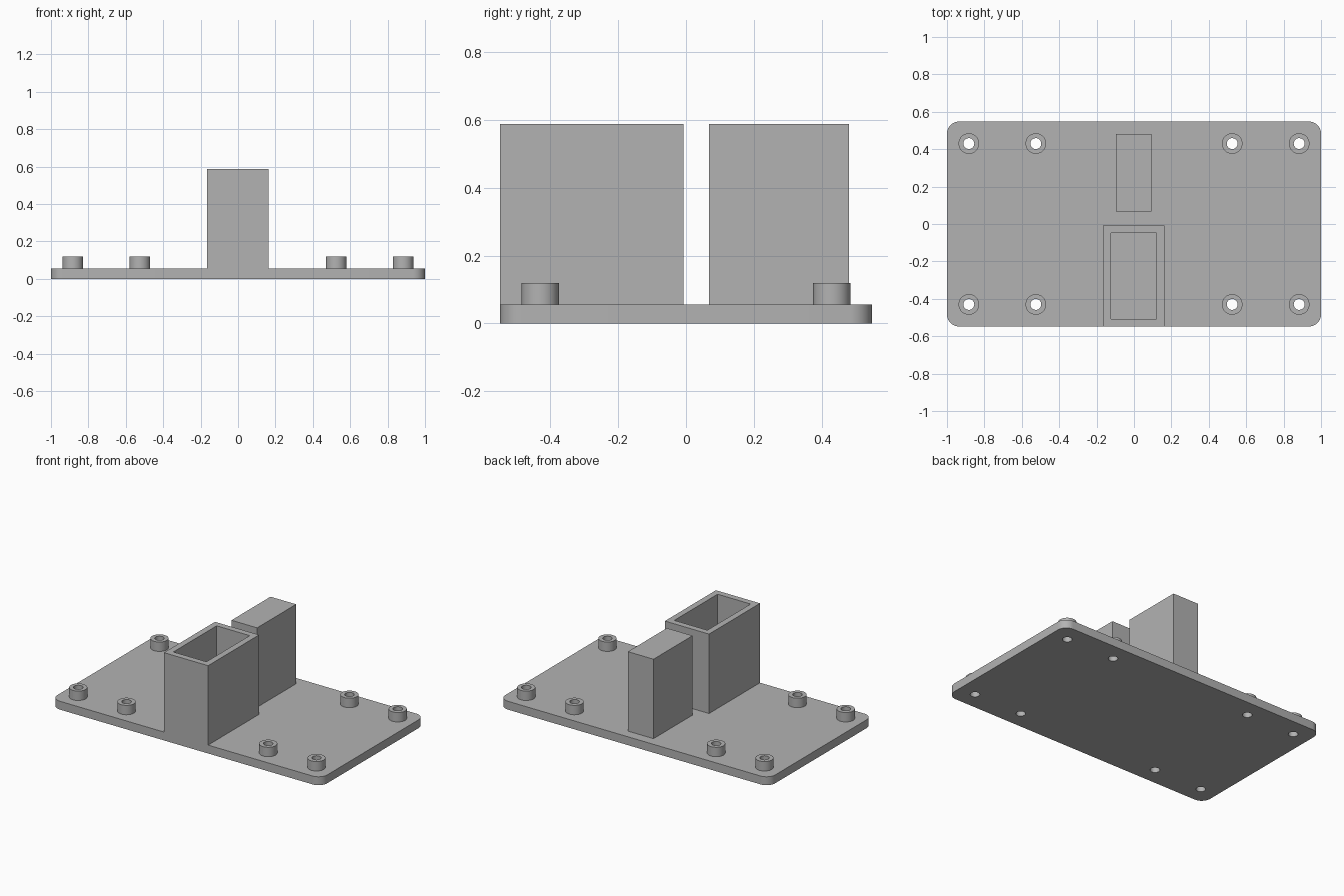
import bpy
import bmesh
from mathutils import Matrix, Vector
from math import radians

cube = bpy.data.objects.get("Cube")
if cube:
    bpy.data.objects.remove(cube, do_unlink=True)

PLATE_X, PLATE_Y, PLATE_Z = 1.0, 0.548, 0.056
TOWER_Z, BOSS_Z = 0.588, 0.119
BOSS_R, BORE_R = 0.055, 0.029
MOUNTS = [(sx * x, sy * 0.43) for x in (0.525, 0.883) for sx in (-1, 1) for sy in (-1, 1)]

grey = bpy.data.materials.new("plain grey")
grey.use_nodes = True
colour = (0.448, 0.448, 0.448, 1)
grey.diffuse_color = colour
grey.node_tree.nodes["Principled BSDF"].inputs["Base Color"].default_value = colour


def make_object(name, bm):
    bmesh.ops.recalc_face_normals(bm, faces=bm.faces)
    mesh = bpy.data.meshes.new(name)
    bm.to_mesh(mesh)
    bm.free()
    mesh.materials.append(grey)
    obj = bpy.data.objects.new(name, mesh)
    bpy.context.collection.objects.link(obj)
    return obj


def box(low, high):
    low, high = Vector(low), Vector(high)
    bm = bmesh.new()
    size = Matrix.Diagonal((high - low).to_4d())
    bmesh.ops.create_cube(bm, size=1, matrix=Matrix.Translation((low + high) / 2) @ size)
    bm.normal_update()
    return bm


def cylinder(bm, x, y, z0, z1, radius):
    bmesh.ops.create_cone(bm, cap_ends=True, segments=48, radius1=radius, radius2=radius,
                          depth=z1 - z0, matrix=Matrix.Translation((x, y, (z0 + z1) / 2)))


def smooth(obj):
    bpy.ops.object.select_all(action='DESELECT')
    obj.select_set(True)
    bpy.context.view_layer.objects.active = obj
    bpy.ops.object.shade_smooth_by_angle(angle=radians(30))


# Base plate with rounded corners
bm = box((-PLATE_X, -PLATE_Y, 0), (PLATE_X, PLATE_Y, PLATE_Z))
uprights = [e for e in bm.edges if abs(e.verts[0].co.z - e.verts[1].co.z) > PLATE_Z / 2]
bmesh.ops.bevel(bm, geom=uprights, offset=0.065, segments=10, profile=0.5, affect='EDGES')
plate = make_object("base_plate", bm)

# Bolt holes drilled through the plate
bm = bmesh.new()
for x, y in MOUNTS:
    cylinder(bm, x, y, -0.1, 0.3, BORE_R)
drill = make_object("hole_cutter", bm)
drill.hide_render = True
cut = plate.modifiers.new("holes", 'BOOLEAN')
cut.operation, cut.solver, cut.object = 'DIFFERENCE', 'EXACT', drill
bpy.context.view_layer.objects.active = plate
bpy.ops.object.modifier_apply(modifier=cut.name)
bpy.data.objects.remove(drill, do_unlink=True)
smooth(plate)

# Ring bosses around the holes
for number, (x, y) in enumerate(MOUNTS, 1):
    bm = bmesh.new()
    cylinder(bm, x, y, PLATE_Z, BOSS_Z, BOSS_R)
    bm.normal_update()
    caps = [f for f in bm.faces if abs(f.normal.z) > 0.9]
    top = max(caps, key=lambda f: f.calc_center_median().z)
    bmesh.ops.delete(bm, geom=[f for f in caps if f != top], context='FACES_ONLY')
    bmesh.ops.inset_region(bm, faces=[top], thickness=BOSS_R - BORE_R)
    bore = bmesh.ops.extrude_discrete_faces(bm, faces=[top])["faces"]
    bmesh.ops.translate(bm, verts=bore[0].verts, vec=(0, 0, PLATE_Z - BOSS_Z))
    bmesh.ops.delete(bm, geom=bore, context='FACES_ONLY')
    smooth(make_object(f"mount_boss_{number}", bm))

# Open rectangular socket, flush with the front edge
bm = box((-0.165, -PLATE_Y, PLATE_Z), (0.162, -0.008, TOWER_Z))
top = max(bm.faces, key=lambda f: f.normal.z)
bmesh.ops.inset_region(bm, faces=[top], thickness=0.058)
floor = bmesh.ops.extrude_discrete_faces(bm, faces=[top])["faces"]
bmesh.ops.translate(bm, verts=floor[0].verts, vec=(0, 0, PLATE_Z - TOWER_Z))
make_object("socket", bm)

# Solid block behind the socket
make_object("solid_block", box((-0.096, 0.068, PLATE_Z), (0.094, 0.481, TOWER_Z)))
